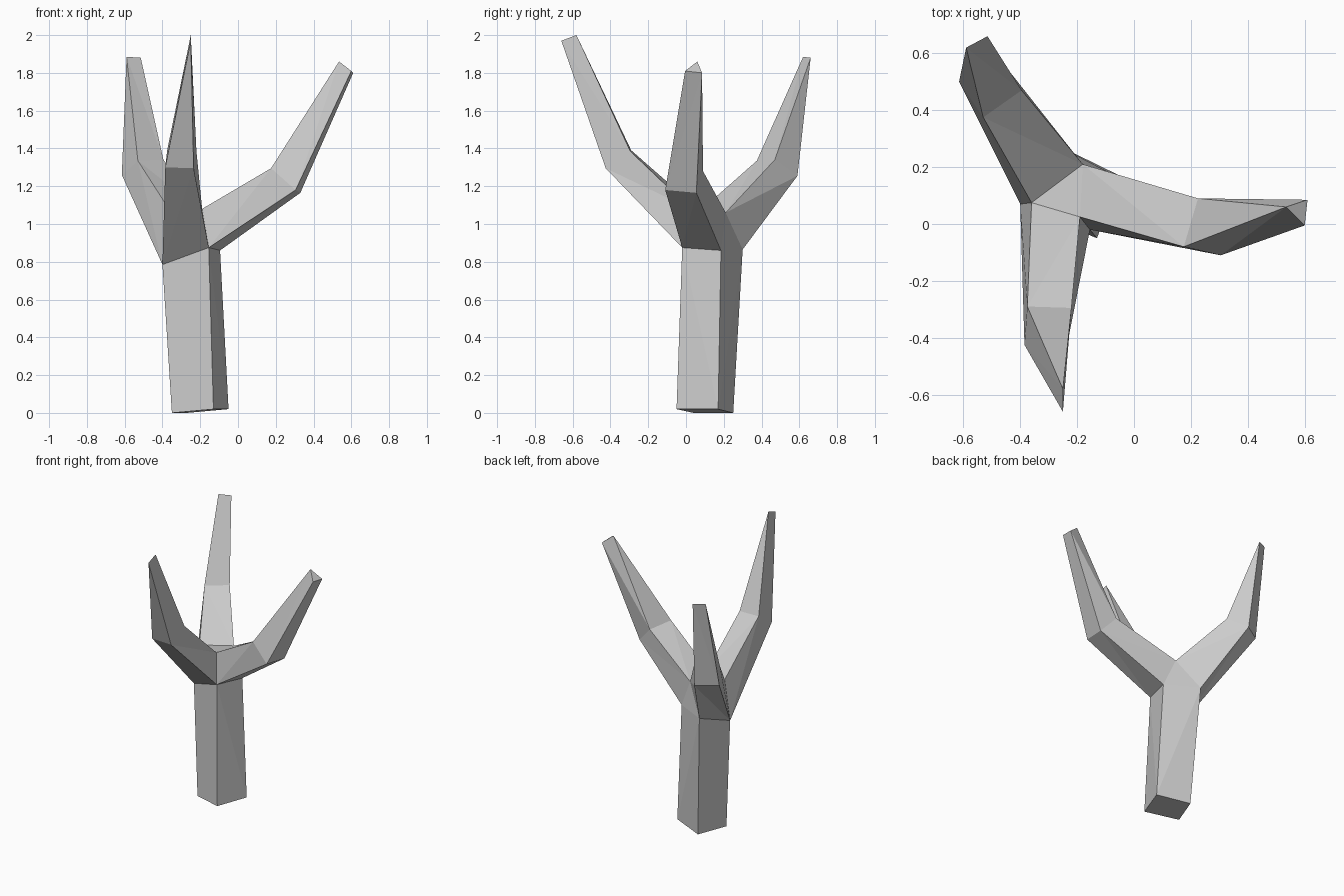
import bpy, bmesh

if "Cube" in bpy.data.objects:
    bpy.data.objects.remove(bpy.data.objects["Cube"])

bm = bmesh.new()
points = {}


def vert(co):
    """Reuse a vertex when the same corner comes up again."""
    if co not in points:
        points[co] = bm.verts.new(co)
    return points[co]


def face(*cos):
    """Add a face, dropping repeated corners at pinched tips."""
    vs = list(dict.fromkeys(vert(c) for c in cos))
    if len(vs) > 2 and bm.faces.get(vs) is None:
        bm.faces.new(vs)


def bridge(low, high):
    """Join two four-sided rings, splitting each side from its even corner."""
    for i in range(4):
        j = (i + 1) % 4
        if i % 2:
            face(low[i], low[j], high[i])
            face(low[j], high[j], high[i])
        else:
            face(low[i], low[j], high[j])
            face(low[i], high[j], high[i])


def limb(*rings):
    """Bridge successive rings and cap the last one."""
    for low, high in zip(rings, rings[1:]):
        bridge(low, high)
    face(*rings[-1])


# Trunk: left, front, right and back corners at the foot and the shoulder
foot = [(-.35, .04, 0), (-.13, -.05, .02), (-.05, .17, .02), (-.27, .25, 0)]
left, front, right, back = shoulder = [
    (-.40, .07, .785), (-.155, -.02, .875), (-.095, .185, .86), (-.316, .30, .865)]
bridge(foot, shoulder)
face(*foot[::-1])

# Crotch between the three branches
crotch_front, crotch_back, crotch_left = (-.19, .025, 1.08), (-.18, .21, 1.06), (-.36, .075, 1.07)
face(crotch_front, crotch_back, crotch_left)
face(right, back, crotch_back)

# Right branch
tip_a, tip_b, tip_c = (.60, -.005, 1.81), (.61, .085, 1.80), (.535, .06, 1.86)
limb([front, right, crotch_back, crotch_front],
     [(.305, -.11, 1.18), (.33, .055, 1.165), (.225, .09, 1.28), (.175, -.08, 1.295)],
     [tip_a, tip_b, tip_b, tip_c])

# Front branch
tip_a, tip_b = (-.25, -.66, 1.97), (-.25, -.58, 2.0)
limb([left, front, crotch_front, crotch_left],
     [(-.385, -.425, 1.30), (-.235, -.425, 1.295), (-.22, -.295, 1.385), (-.375, -.29, 1.39)],
     [tip_a, tip_a, tip_b, tip_b])

# Back left branch
tip_a, tip_b = (-.59, .62, 1.885), (-.515, .66, 1.88)
limb([left, back, crotch_back, crotch_left],
     [(-.615, .50, 1.26), (-.48, .59, 1.255), (-.395, .47, 1.34), (-.53, .375, 1.335)],
     [tip_a, tip_b, tip_b, tip_a])

bmesh.ops.recalc_face_normals(bm, faces=bm.faces[:])
mesh = bpy.data.meshes.new("branching_trunk")
bm.to_mesh(mesh)
bm.free()
bpy.context.collection.objects.link(bpy.data.objects.new("branching_trunk", mesh))
